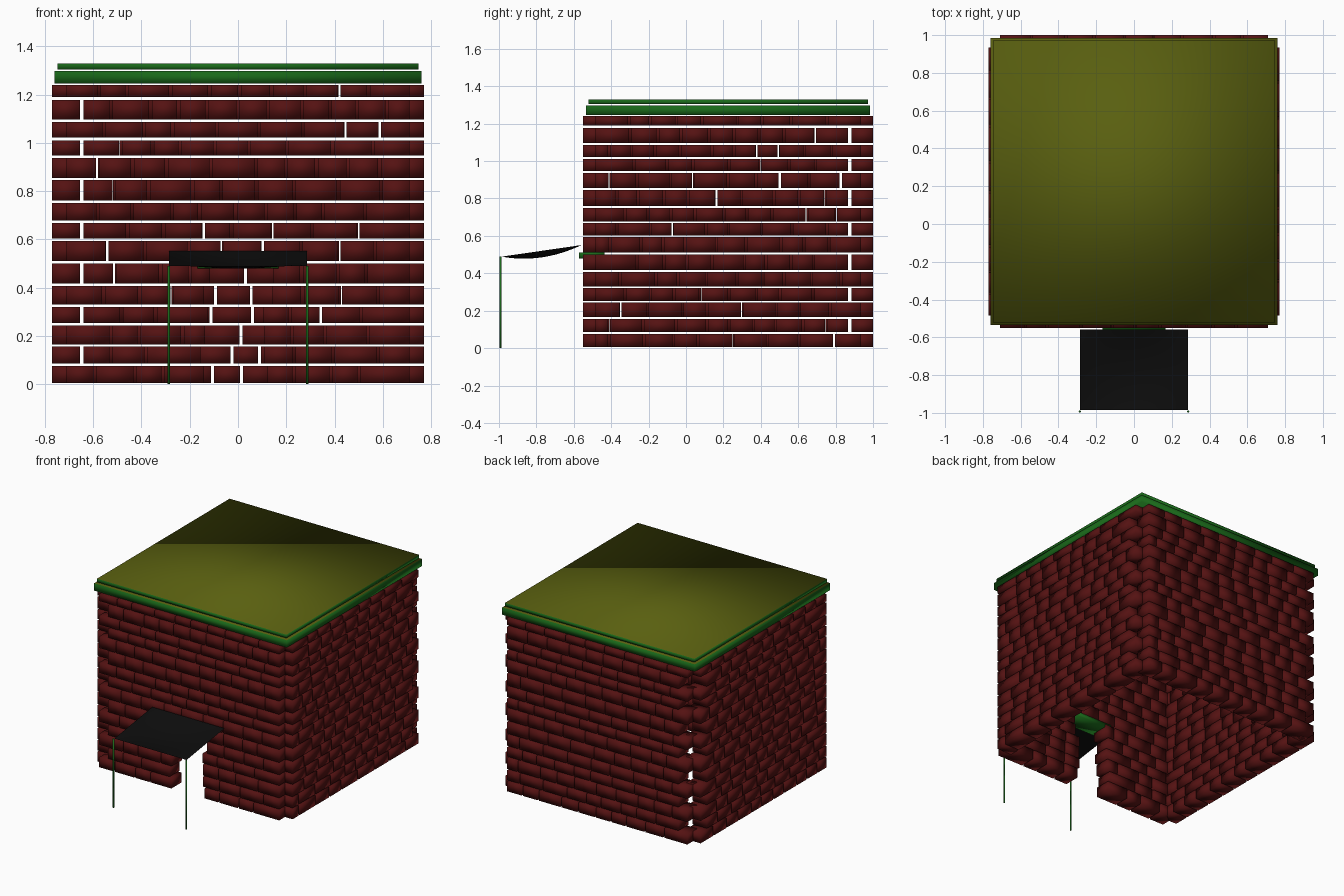
import bpy, bmesh, random
from math import radians
from mathutils import Matrix, Vector

if "Cube" in bpy.data.objects:
    bpy.data.objects.remove(bpy.data.objects["Cube"])

random.seed(7)


def material(name, rgb):
    m = bpy.data.materials.new(name)
    m.diffuse_color = (*rgb, 1)
    m.use_nodes = True
    m.node_tree.nodes["Principled BSDF"].inputs["Base Color"].default_value = m.diffuse_color
    return m


BRICK = material("brick_red", (0.09, 0.006, 0.006))
GREEN = material("trim_green", (0.01, 0.14, 0.01))
OLIVE = material("roof_olive", (0.10, 0.115, 0.005))
BLACK = material("cloth_black", (0.004, 0.004, 0.004))


def finish(name, bm, mats, smooth=True):
    me = bpy.data.meshes.new(name)
    bm.to_mesh(me)
    bm.free()
    for m in mats:
        me.materials.append(m)
    for p in me.polygons:
        p.use_smooth = smooth
    ob = bpy.data.objects.new(name, me)
    bpy.context.collection.objects.link(ob)
    return ob


def add_box(bm, lo, hi, mat=Matrix()):
    lo, hi = Vector(lo), Vector(hi)
    m = mat @ Matrix.Translation((lo + hi) / 2) @ Matrix.Diagonal((*(hi - lo), 1))
    return bmesh.ops.create_cube(bm, size=1, matrix=m)["verts"]


# Brick courses: bottom and top of each row
ROWS = [(0.005, 0.075), (0.085, 0.155), (0.165, 0.243), (0.253, 0.32), (0.33, 0.407),
        (0.417, 0.50), (0.51, 0.593), (0.603, 0.668), (0.678, 0.75), (0.76, 0.846),
        (0.855, 0.937), (0.948, 1.01), (1.022, 1.086), (1.097, 1.178), (1.19, 1.24)]
HALF, THICK, GAP = 0.71, 0.115, 0.012
CY = 0.225


def course(bm, a, b, z0, z1, mat):
    # Fill one stretch of a row with bricks of varied length
    x = a
    while x < b - 0.01:
        end = x + random.uniform(0.1, 0.18)
        if b - end < 0.07:
            end = b
        add_box(bm, (x, -THICK / 2, z0), (end, THICK / 2, z1), mat)
        x = end + GAP


def wall(name, mat, door=False):
    bm = bmesh.new()
    for i, (z0, z1) in enumerate(ROWS):
        start = -0.64 if i % 2 else -HALF
        if door and i < 6:
            course(bm, start, -0.13 + random.uniform(-0.03, 0.03), z0, z1, mat)
            course(bm, 0.13 + random.uniform(-0.03, 0.03), HALF, z0, z1, mat)
        else:
            course(bm, start, HALF, z0, z1, mat)
    return finish(name, bm, [BRICK])


# Four brick walls, the front one with a doorway
turn = Matrix.Rotation(radians(-90), 4, 'Z')
wall("front_wall", Matrix.Translation((0, CY - 0.717, 0)), door=True)
wall("back_wall", Matrix.Translation((0, CY + 0.717, 0)))
wall("right_wall", Matrix.Translation((0.713, CY, 0)) @ turn)
wall("left_wall", Matrix.Translation((-0.713, CY, 0)) @ turn)


# Two stacked roof slabs with olive tops
def slab(name, half, z0, z1):
    bm = bmesh.new()
    add_box(bm, (-half, CY - half, z0), (half, CY + half, z1))
    bm.normal_update()
    for f in bm.faces:
        f.material_index = int(f.normal.z > 0.9)
    finish(name, bm, [GREEN, OLIVE])


slab("roof_lower_slab", 0.76, 1.245, 1.297)
slab("roof_upper_slab", 0.747, 1.304, 1.328)

# Lintel over the doorway
bm = bmesh.new()
add_box(bm, (-0.167, -0.572, 0.48), (0.167, -0.435, 0.51))
finish("door_lintel", bm, [GREEN])

# Sagging cloth awning
bm = bmesh.new()
grid = bmesh.ops.create_grid(bm, x_segments=16, y_segments=16, size=1)
for v in grid["verts"]:
    u, w = v.co.x, v.co.y
    sag = 0.035 * (1 - u * u) * (1 - w * w)
    v.co = (0.285 * u, -0.772 + 0.214 * w, 0.52 + 0.031 * w - sag)
finish("awning", bm, [BLACK])

# Awning posts
for side, x in (("left", -0.287), ("right", 0.287)):
    bm = bmesh.new()
    bmesh.ops.create_cone(bm, cap_ends=True, segments=12, radius1=0.006, radius2=0.006,
                          depth=0.49, matrix=Matrix.Translation((x, -0.992, 0.245)))
    finish(side + "_awning_post", bm, [GREEN])
